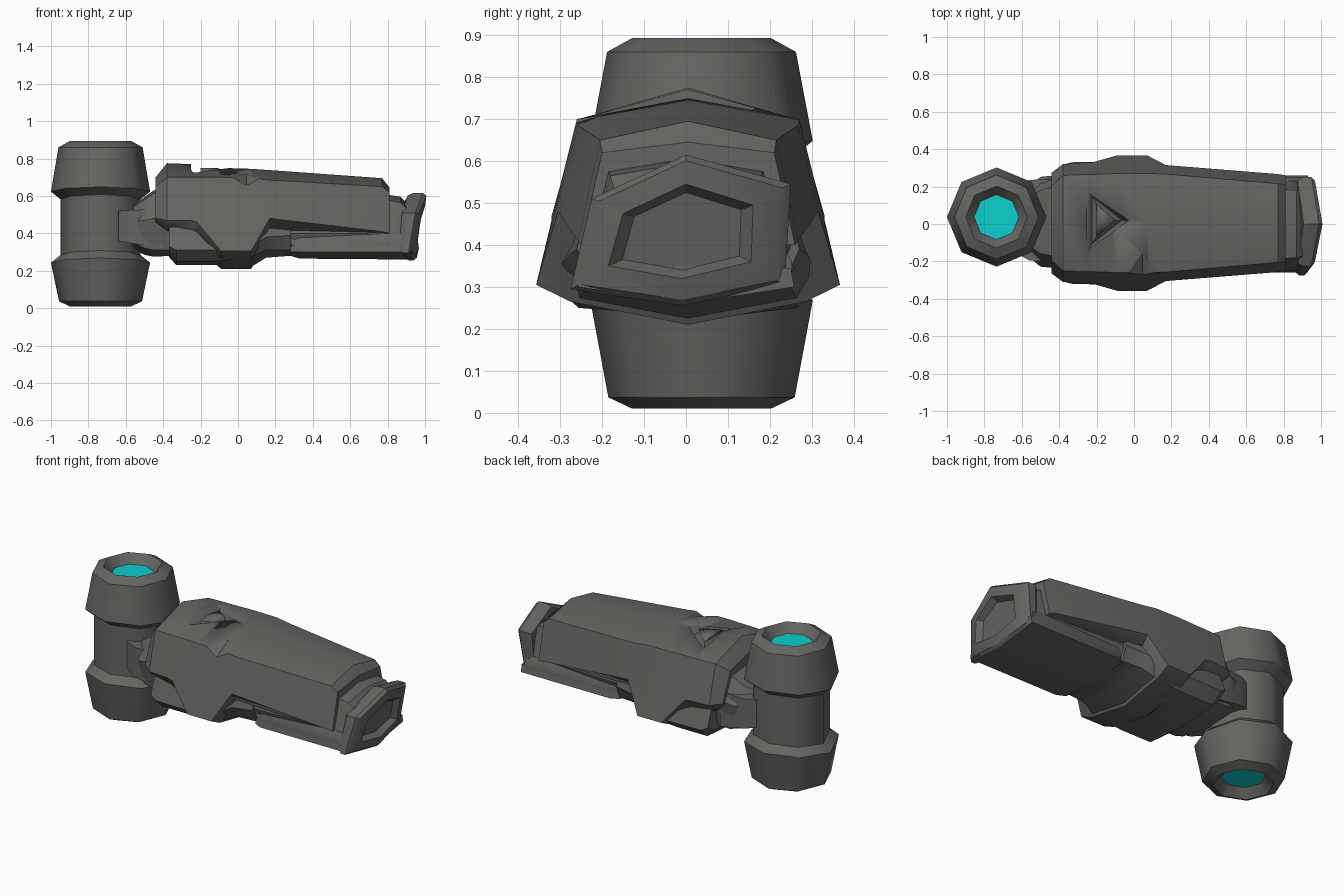
import bpy, bmesh, math
from mathutils import Vector

if "Cube" in bpy.data.objects:
    bpy.data.objects.remove(bpy.data.objects["Cube"])


def material(name, rgb):
    m = bpy.data.materials.new(name)
    m.diffuse_color = (*rgb, 1)
    m.use_nodes = True
    m.node_tree.nodes["Principled BSDF"].inputs["Base Color"].default_value = m.diffuse_color
    return m


GREY = material("gunmetal grey", (0.13, 0.13, 0.122))
CYAN = material("glowing cyan", (0.004, 0.62, 0.62))


def finish(name, bm, mats=(GREY,), angle=30):
    bmesh.ops.recalc_face_normals(bm, faces=bm.faces)
    me = bpy.data.meshes.new(name)
    bm.to_mesh(me)
    bm.free()
    ob = bpy.data.objects.new(name, me)
    bpy.context.collection.objects.link(ob)
    for m in mats:
        me.materials.append(m)
    bpy.ops.object.select_all(action='DESELECT')
    ob.select_set(True)
    bpy.context.view_layer.objects.active = ob
    bpy.ops.object.shade_smooth_by_angle(angle=math.radians(angle))
    return ob


def loft(name, rings, angle=30, closed=False):
    """Skin matching rings of points; cap the ends, or join last to first."""
    bm = bmesh.new()
    vs = [[bm.verts.new(p) for p in r] for r in rings]
    n = len(rings[0])
    pairs = list(zip(vs, vs[1:])) + ([(vs[-1], vs[0])] if closed else [])
    for a, b in pairs:
        for i in range(n):
            j = (i + 1) % n
            bm.faces.new((a[i], a[j], b[j], b[i]))
    if not closed:
        bm.faces.new(vs[0])
        bm.faces.new(vs[-1])
    return finish(name, bm, angle=angle)


def section(x, half, y0=0.0, lean=0.0):
    """Mirror half a y,z outline (top to bottom) into a ring at x."""
    zmid = half[0][1]
    right = [(x + lean * (z - zmid), y0 + y, z) for y, z in half]
    left = [(x + lean * (z - zmid), y0 - y, z) for y, z in half[::-1] if y > 1e-4]
    return right + left


def cut(target, cutter):
    cutter.hide_render = True
    cutter.hide_set(True)
    mod = target.modifiers.new("cut", 'BOOLEAN')
    mod.operation = 'DIFFERENCE'
    mod.solver = 'EXACT'
    mod.object = cutter


# Octagonal hammer drum with cyan recessed ends
profile = [(.12, .06), (.165, .01), (.222, .037), (.265, .255), (.215, .295),
           (.215, .595), (.265, .635), (.225, .86), (.165, .893), (.12, .84)]
bm = bmesh.new()
rings = []
for k, (r, z) in enumerate(profile):
    ring = []
    for i in range(8):
        a = math.tau * i / 8
        wob = (.025 * abs(math.sin(a)) - .012) if 3 <= k <= 6 else 0
        ring.append(bm.verts.new((-.735 + r * math.cos(a), .037 + r * math.sin(a), z + wob)))
    rings.append(ring)
for a, b in zip(rings, rings[1:]):
    for i in range(8):
        bm.faces.new((a[i], a[(i + 1) % 8], b[(i + 1) % 8], b[i]))
for r in (rings[0], rings[-1]):
    bm.faces.new(r).material_index = 1
finish("hammer_drum", bm, (GREY, CYAN), 46)

# Main armour shell: x, top z, shoulder y/z, skirt y/z, underside y/z, keel z
stations = [
    (-.44, .70, .20, .65, .27, .48, .24, .46, .44),
    (-.38, .775, .255, .70, .315, .47, .27, .42, .38),
    (-.25, .77, .26, .70, .325, .47, .28, .40, .34),
    (-.22, .748, .26, .70, .325, .46, .28, .38, .32),
    (-.09, .75, .265, .70, .362, .305, .28, .265, .21),
    (.07, .745, .265, .698, .362, .305, .28, .265, .21),
    (.17, .738, .262, .685, .31, .48, .26, .42, .38),
    (.77, .695, .21, .65, .262, .41, .22, .40, .39),
    (.81, .645, .205, .62, .255, .40, .215, .40, .39),
]
shell = loft("armour_shell", [
    section(x, [(0, zt), (ys, zs), (yb, zb), (yu, zu), (0, zc)], .005)
    for x, zt, ys, zs, yb, zb, yu, zu, zc in stations], 35)

# Triangular groove on the top of the shell
outer = [(-.25, .19), (-.25, -.15), (-.03, .02)]
inner = [(-.20, .105), (-.20, -.065), (-.10, .02)]
mid = [((a[0] + b[0]) / 2, (a[1] + b[1]) / 2) for a, b in zip(outer, inner)]
cut(shell, loft("groove_cutter", [[(x, y, z) for x, y in tri] for tri, z in
                                  ((outer, .82), (outer, .74), (mid, .70),
                                   (inner, .725), (inner, .82))], closed=True))
# Wedge nick on the front shoulder
cut(shell, loft("nick_cutter", [
    [(-.04, -.27, .70), (.045, -.27, .655), (.13, -.27, .695), (.045, -.27, .80)],
    [(.04, -.16, .715), (.045, -.16, .712), (.05, -.16, .715), (.045, -.16, .80)]]))

# Lower body under the shell
loft("lower_body", [section(x, half, .005) for x, half in [
    (-.37, [(0, .47), (.27, .46), (.315, .33), (.25, .29), (0, .275)]),
    (-.33, [(0, .47), (.28, .46), (.325, .31), (.26, .25), (0, .23)]),
    (-.12, [(0, .47), (.28, .46), (.33, .31), (.26, .25), (0, .23)]),
    (.07, [(0, .47), (.28, .46), (.32, .33), (.26, .27), (0, .22)]),
    (.15, [(0, .47), (.26, .46), (.28, .38), (.24, .31), (0, .27)]),
    (.28, [(0, .47), (.25, .46), (.265, .39), (.23, .31), (0, .28)])]])

# Inner barrel showing below and beyond the shell
loft("inner_barrel", [section(x, [(0, zt), (w * .8, zt - .03), (w, .40), (w * .9, zb), (0, zb - .02)])
                      for x, zt, w, zb in [(.15, .58, .25, .35), (.37, .59, .25, .33),
                                           (.81, .605, .23, .33), (.87, .595, .225, .33),
                                           (.90, .565, .215, .33)]])

# Stepped liner and tray along the underside, running up into the end cap
loft("tray_liner", [section(x, [(0, .40), (.23, .40), (w, .36), (w, .33), (0, .29)])
                    for x, w in ((.29, .235), (.34, .252), (.91, .252))])
loft("tray", [section(x, [(0, .35), (w, zt), (w + .008, .30), (0, zb)])
              for x, w, zt, zb in ((.28, .225, .33, .28), (.33, .25, .35, .265),
                                   (.93, .25, .345, .26))])

# Six-sided end cap with a dished face
CAP = [(0, .615), (.25, .545), (.235, .305), (-.01, .255), (-.275, .295), (-.225, .51)]
DISH = [(0, .545), (.16, .495), (.155, .36), (-.01, .32), (-.185, .35), (-.15, .475)]


def cap_ring(pts, x, scale=1.0, lean=.14, bow=.12):
    return [(x + lean * (z - .44) - bow * abs(y), y * scale, .435 + (z - .435) * scale)
            for y, z in pts]


loft("end_cap", [cap_ring(CAP, .90, .93, .04), cap_ring(CAP, .925, 1, .06),
                 cap_ring(CAP, .965), cap_ring(CAP, .983, .92),
                 cap_ring(DISH, .985, 1, .14, .08), cap_ring(DISH, .945, .82, .14, 0)])

# Collar behind the shell and the hinge that reaches the drum
loft("collar", [section(x, half, .012) for x, half in [
    (-.56, [(0, .55), (.13, .54), (.19, .46), (.17, .35), (0, .32)]),
    (-.50, [(0, .595), (.17, .58), (.24, .47), (.20, .32), (0, .285)]),
    (-.45, [(0, .63), (.18, .615), (.245, .48), (.21, .31), (0, .275)]),
    (-.36, [(0, .64), (.19, .62), (.245, .48), (.21, .31), (0, .28)])]])
loft("hinge", [section(x, [(0, zt), (w, zt), (w, zb), (0, zb)], .02)
               for x, w, zt, zb in ((-.64, .17, .52, .36), (-.56, .215, .525, .345),
                                    (-.40, .225, .53, .32))])
